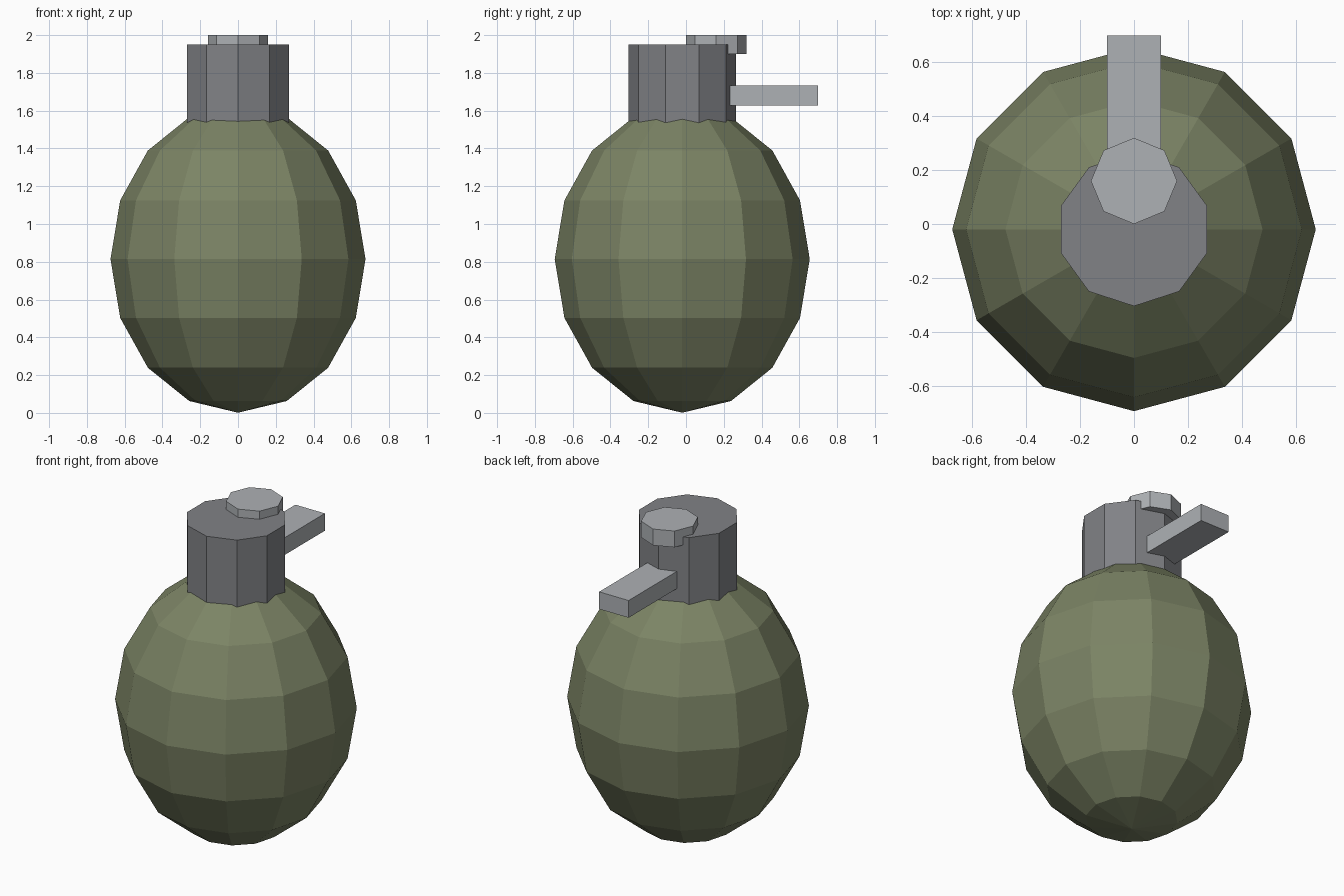
import bpy, bmesh
from mathutils import Matrix

if "Cube" in bpy.data.objects:
    bpy.data.objects.remove(bpy.data.objects["Cube"])


def material(name, rgb):
    m = bpy.data.materials.new(name)
    m.diffuse_color = (*rgb, 1)
    m.use_nodes = True
    m.node_tree.nodes["Principled BSDF"].inputs["Base Color"].default_value = m.diffuse_color
    return m


def add_part(name, bm, loc, scale, mat):
    bmesh.ops.transform(bm, verts=bm.verts,
                        matrix=Matrix.Translation(loc) @ Matrix.Diagonal((*scale, 1)))
    bmesh.ops.recalc_face_normals(bm, faces=bm.faces)
    mesh = bpy.data.meshes.new(name)
    bm.to_mesh(mesh)
    bm.free()
    mesh.materials.append(mat)
    obj = bpy.data.objects.new(name, mesh)
    bpy.context.collection.objects.link(obj)
    return obj


def prism(name, sides, radius, y, z0, z1, mat):
    bm = bmesh.new()
    bmesh.ops.create_cone(bm, cap_ends=True, segments=sides,
                          radius1=radius, radius2=radius, depth=1)
    return add_part(name, bm, (0, y, (z0 + z1) / 2), (1, 1, z1 - z0), mat)


olive = material("olive", (0.20, 0.23, 0.13))
dark_grey = material("dark_grey", (0.22, 0.225, 0.24))
light_grey = material("light_grey", (0.42, 0.44, 0.46))

# Faceted egg-shaped body
bm = bmesh.new()
bmesh.ops.create_uvsphere(bm, u_segments=12, v_segments=8, radius=1)
add_part("body", bm, (0, -0.02, 0.814), (0.675, 0.675, 0.813), olive)

# Ten-sided neck sunk into the body
prism("neck", 10, 0.285, -0.02, 1.45, 1.95, dark_grey)

# Eight-sided cap, offset to the back
prism("cap", 8, 0.16, 0.16, 1.90, 2.0, light_grey)

# Lever sticking out of the back of the neck
bm = bmesh.new()
bmesh.ops.create_cube(bm, size=1)
add_part("lever", bm, (0, 0.40, 1.68), (0.2, 0.6, 0.106), light_grey)
